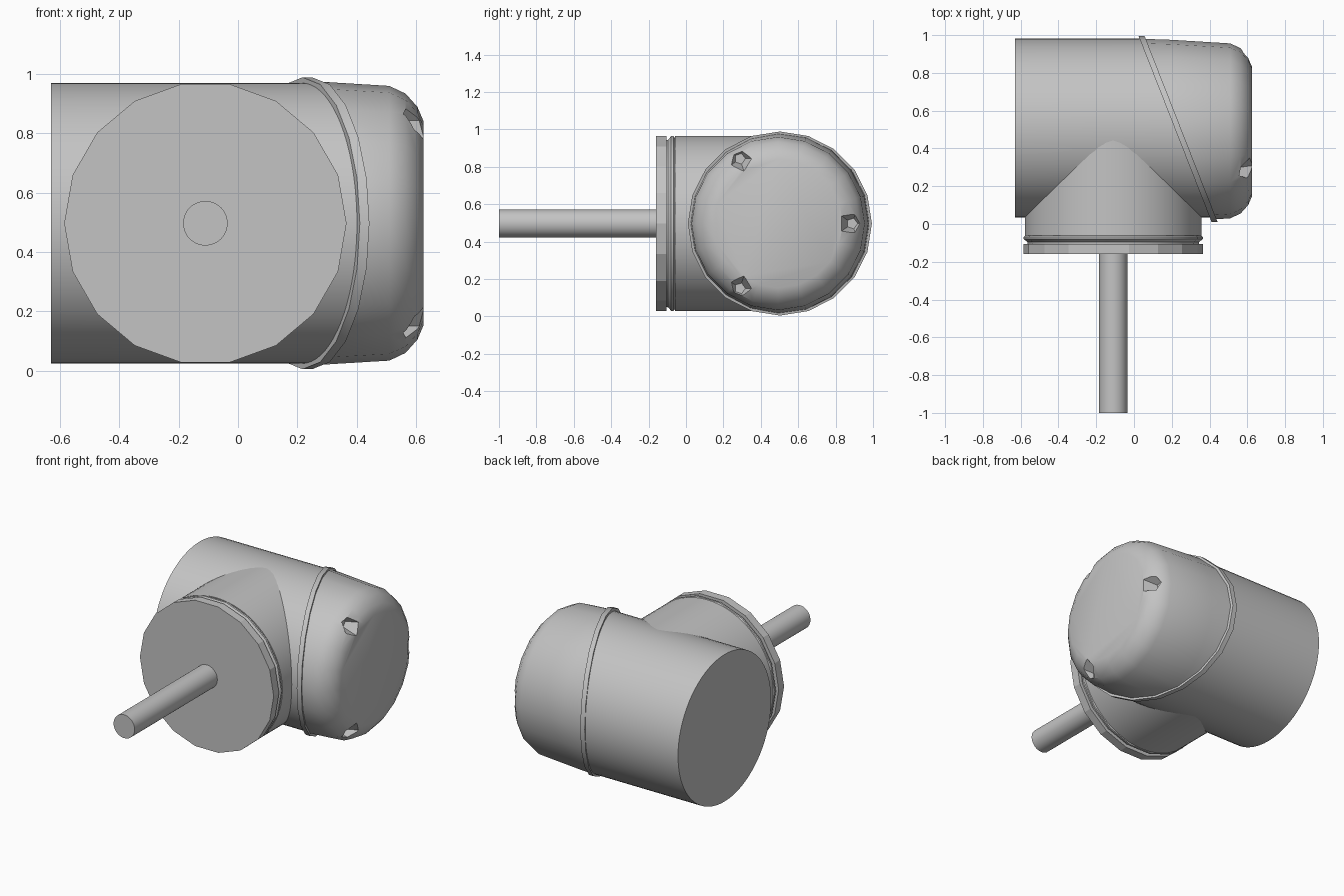
import bpy, bmesh, math
from mathutils import Vector, Matrix

cube = bpy.data.objects.get("Cube")
if cube:
    bpy.data.objects.remove(cube, do_unlink=True)

grey = bpy.data.materials.new("plain_grey")
grey.use_nodes = True
grey.diffuse_color = (0.55, 0.55, 0.55, 1)
grey.node_tree.nodes["Principled BSDF"].inputs["Base Color"].default_value = (0.55, 0.55, 0.55, 1)

HUB_Z = 0.497
BODY = Vector((0, 0.508, HUB_Z))       # axis of the barrel, along x
BRANCH = Vector((-0.11, 0, HUB_Z))     # axis of the front branch, along y
SEAM = Vector((0.93, 0.365, 0)).normalized()
SEAM_D = 0.388


def turned(name, axis, centre, profile, sides, cuts=(), angle=30):
    """Revolve (position, radius) pairs about x or y; cuts keep the side the normal points away from."""
    bm = bmesh.new()
    rings = []
    for pos, rad in profile:
        ring = []
        for i in range(sides):
            a = math.tau * i / sides
            u, v = rad * math.cos(a), rad * math.sin(a)
            p = Vector((pos, u, v)) if axis == "x" else Vector((u, pos, v))
            ring.append(bm.verts.new(p + centre))
        rings.append(ring)
    for a, b in zip(rings, rings[1:]):
        for i in range(sides):
            j = (i + 1) % sides
            bm.faces.new((a[i], a[j], b[j], b[i]))
    bm.faces.new(rings[0])
    bm.faces.new(rings[-1])
    for normal, dist in cuts:
        geom = bm.verts[:] + bm.edges[:] + bm.faces[:]
        res = bmesh.ops.bisect_plane(bm, geom=geom, plane_co=normal * dist,
                                     plane_no=normal, clear_outer=True)
        edges = [e for e in res["geom_cut"] if isinstance(e, bmesh.types.BMEdge)]
        bmesh.ops.contextual_create(bm, geom=edges)
    bmesh.ops.recalc_face_normals(bm, faces=bm.faces[:])
    me = bpy.data.meshes.new(name)
    bm.to_mesh(me)
    bm.free()
    me.materials.append(grey)
    ob = bpy.data.objects.new(name, me)
    bpy.context.collection.objects.link(ob)
    smooth(ob, angle)
    return ob


def smooth(ob, angle):
    bpy.ops.object.select_all(action="DESELECT")
    ob.select_set(True)
    bpy.context.view_layer.objects.active = ob
    bpy.ops.object.shade_smooth_by_angle(angle=math.radians(angle))


# Barrel, cut off obliquely at the seam
turned("barrel", "x", BODY, [(-0.63, 0.473), (0.6, 0.473)], 72, [(SEAM, SEAM_D + 0.02)])

# Front branch meeting the barrel
turned("branch", "y", BRANCH, [(-0.06, 0.468), (0.5, 0.468)], 72)

# Grooved neck and faceted front plate
turned("neck_ring", "y", BRANCH,
       [(-0.12, 0.452), (-0.095, 0.455), (-0.08, 0.474), (-0.068, 0.474), (-0.05, 0.455)], 18)
turned("front_plate", "y", BRANCH, [(-0.16, 0.476), (-0.105, 0.476)], 18, angle=15)

# Shaft
turned("shaft", "y", BRANCH, [(-1.0, 0.075), (-0.15, 0.075)], 40)

# Raised rim along the seam
turned("seam_rim", "x", BODY - Vector((0, 0.006, 0)), [(-0.2, 0.492), (0.6, 0.492)], 20,
       [(SEAM, SEAM_D + 0.028), (-SEAM, -SEAM_D + 0.002)])

# Rounded end cap
cap = turned("end_cap", "x", Vector((0, 0.493, HUB_Z)),
             [(-0.2, 0.496), (0.2, 0.482), (0.51, 0.463), (0.565, 0.437), (0.605, 0.392), (0.625, 0.345)],
             20, [(-SEAM, -SEAM_D - 0.012)], 25)

# Three pointed notches in the rim of the cap
for k in range(3):
    a = math.tau * k / 3
    spot = Vector((0, 0.488 + 0.4 * math.cos(a), HUB_Z + 0.4 * math.sin(a)))
    cutter = turned("notch_cutter", "x", spot, [(0.54, 0.03), (0.66, 0.085)], 5)
    cutter.hide_render = True
    mod = cap.modifiers.new("notch", "BOOLEAN")
    mod.operation = "DIFFERENCE"
    mod.solver = "EXACT"
    mod.object = cutter
    bpy.ops.object.select_all(action="DESELECT")
    cap.select_set(True)
    bpy.context.view_layer.objects.active = cap
    bpy.ops.object.modifier_apply(modifier=mod.name)
    bpy.data.objects.remove(cutter, do_unlink=True)
smooth(cap, 25)
